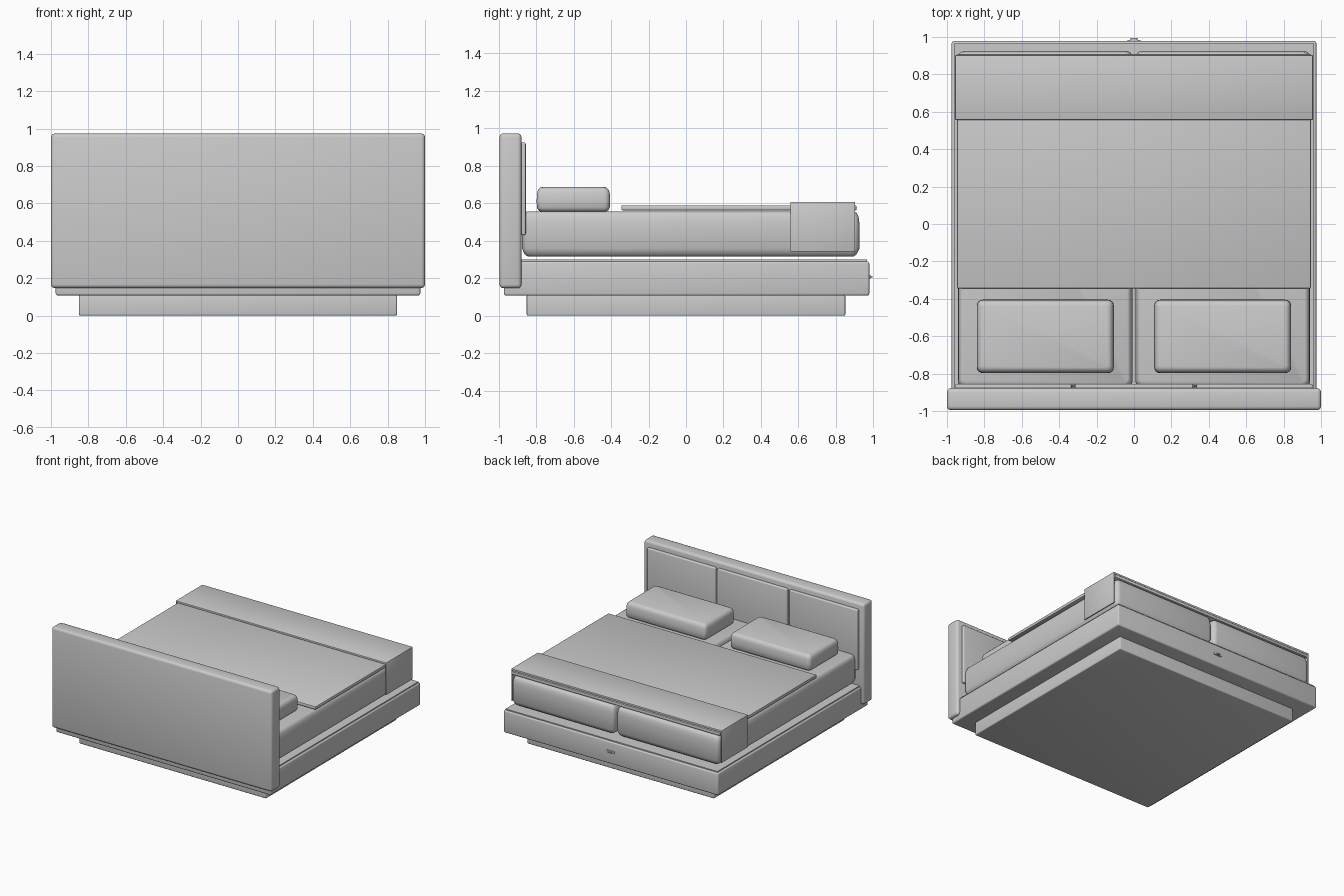
import bpy, bmesh, math

if "Cube" in bpy.data.objects:
    bpy.data.objects.remove(bpy.data.objects["Cube"])

grey = bpy.data.materials.new("light grey")
grey.diffuse_color = (0.6, 0.6, 0.6, 1)
grey.use_nodes = True
grey.node_tree.nodes["Principled BSDF"].inputs["Base Color"].default_value = grey.diffuse_color


def finish(name, bm, bevel=0.0, segments=3):
    bmesh.ops.recalc_face_normals(bm, faces=bm.faces[:])
    mesh = bpy.data.meshes.new(name)
    bm.to_mesh(mesh)
    bm.free()
    mesh.materials.append(grey)
    ob = bpy.data.objects.new(name, mesh)
    bpy.context.collection.objects.link(ob)
    bpy.ops.object.select_all(action='DESELECT')
    ob.select_set(True)
    bpy.context.view_layer.objects.active = ob
    if bevel:
        mod = ob.modifiers.new("rounded edges", 'BEVEL')
        mod.width, mod.segments = bevel, segments
        bpy.ops.object.modifier_apply(modifier=mod.name)
    bpy.ops.object.shade_smooth_by_angle(angle=math.radians(35))
    return ob


def box(name, x, y, z, bevel=0.0, segments=3):
    bm = bmesh.new()
    bmesh.ops.create_cube(bm, size=1)
    for v in bm.verts:
        v.co = [r[0] + (c + 0.5) * (r[1] - r[0]) for c, r in zip(v.co, (x, y, z))]
    return finish(name, bm, bevel, segments)


def cushion(name, x, y, radius, levels):
    """Stack of rounded rectangles; levels are (height, inset)."""
    bm = bmesh.new()
    rings = []
    for z, inset in levels:
        r = max(radius - inset * 0.5, 0.005)
        x0, x1, y0, y1 = x[0] + inset + r, x[1] - inset - r, y[0] + inset + r, y[1] - inset - r
        ring = []
        for i, (cx, cy) in enumerate(((x1, y1), (x0, y1), (x0, y0), (x1, y0))):
            for k in range(5):
                a = math.pi / 2 * (i + k / 4)
                ring.append(bm.verts.new((cx + r * math.cos(a), cy + r * math.sin(a), z)))
        rings.append(ring)
    n = len(rings[0])
    for a, b in zip(rings, rings[1:]):
        for i in range(n):
            bm.faces.new((a[i], a[(i + 1) % n], b[(i + 1) % n], b[i]))
    bm.faces.new(rings[0])
    bm.faces.new(rings[-1])
    return finish(name, bm)


# Base: plinth, wide frame and thin deck
box("plinth", (-0.85, 0.85), (-0.85, 0.85), (0, 0.112), 0.008)
box("bed_frame", (-0.975, 0.975), (-0.972, 0.978), (0.107, 0.29), 0.012)
box("deck", (-0.962, 0.962), (-0.88, 0.966), (0.285, 0.299))

# Headboard with three padded panels
box("headboard", (-1, 1), (-0.995, -0.878), (0.147, 0.973), 0.02)
for i, (x0, x1) in enumerate(((-0.955, -0.335), (-0.315, 0.315), (0.335, 0.955))):
    box(f"headboard_panel_{i + 1}", (x0, x1), (-0.885, -0.855), (0.43, 0.925), 0.008)

# Twin mattresses and pillows
for side, s in (("left", -1), ("right", 1)):
    cushion(f"mattress_{side}", sorted((s * 0.008, s * 0.942)), (-0.875, 0.925), 0.035,
            [(0.315, 0.032), (0.328, 0.014), (0.358, 0), (0.497, 0),
             (0.53, 0.005), (0.548, 0.013), (0.556, 0.026)])
    cushion(f"pillow_{side}", sorted((s * 0.108, s * 0.84)), (-0.797, -0.405), 0.03,
            [(0.556, 0.022), (0.562, 0.01), (0.575, 0.002), (0.61, 0), (0.655, 0.002),
             (0.672, 0.008), (0.683, 0.018), (0.687, 0.03)])

# Blanket over the mattresses
box("blanket", (-0.946, 0.946), (-0.345, 0.91), (0.562, 0.589), 0.007, 2)

# Throw draped across the foot and down both sides
bm = bmesh.new()
profile = [(-0.956, 0.342), (-0.956, 0.607), (0.956, 0.607), (0.956, 0.342),
           (0.947, 0.342), (0.947, 0.592), (-0.947, 0.592), (-0.947, 0.342)]
face = bm.faces.new([bm.verts.new((x, 0.557, z)) for x, z in profile])
new = bmesh.ops.extrude_face_region(bm, geom=[face])["geom"]
bmesh.ops.translate(bm, vec=(0, 0.346, 0), verts=[g for g in new if isinstance(g, bmesh.types.BMVert)])
finish("throw", bm, 0.003, 2)

# Small pull on the foot of the frame
box("pull_plate", (-0.036, 0.036), (0.975, 0.985), (0.198, 0.218), 0.003, 2)
box("pull_grip", (-0.018, 0.018), (0.98, 0.995), (0.203, 0.213), 0.003, 2)
